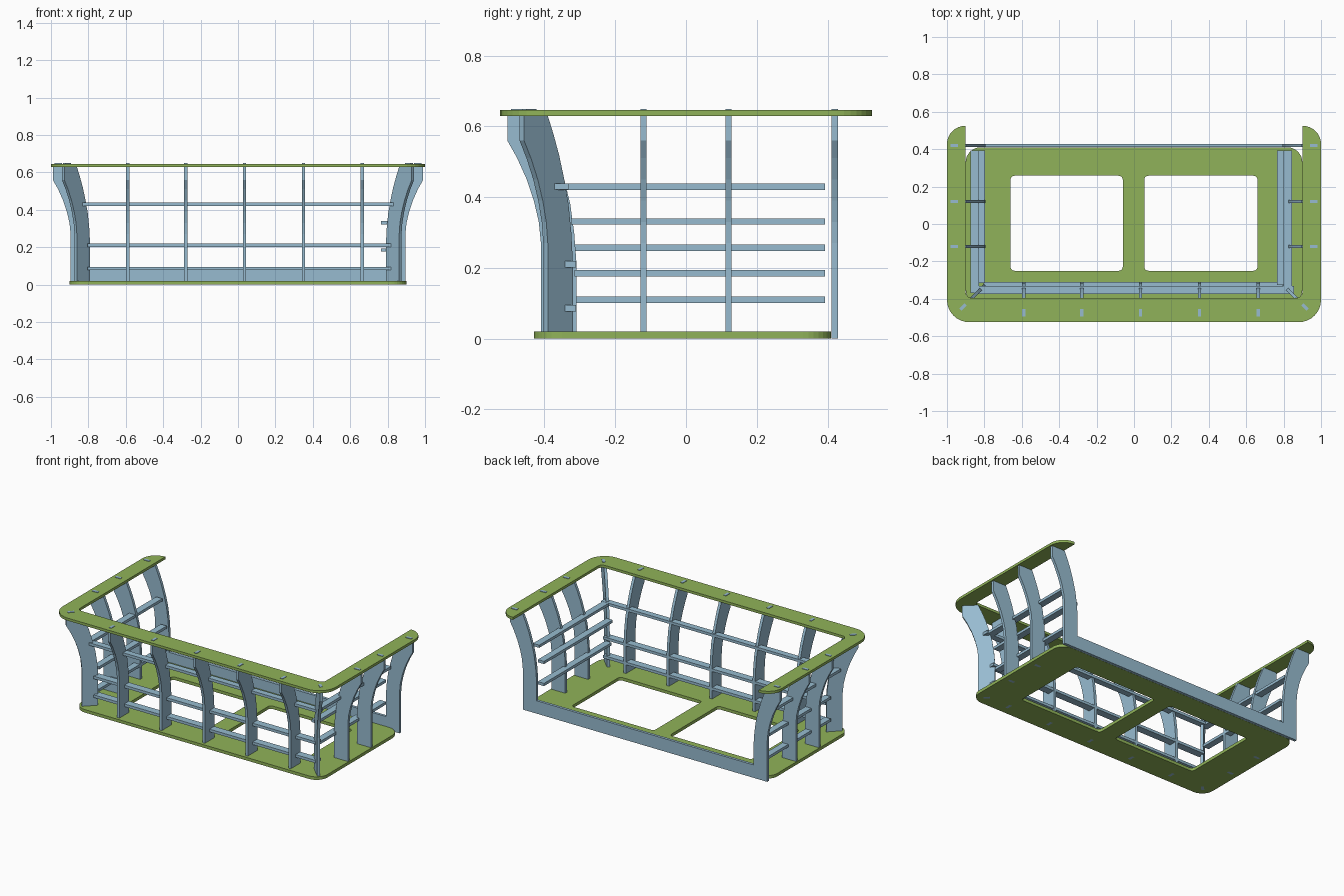
import bpy
from math import sin, cos, pi
from mathutils import Matrix, Vector

if "Cube" in bpy.data.objects:
    bpy.data.objects.remove(bpy.data.objects["Cube"])


def material(name, rgb):
    m = bpy.data.materials.new(name)
    m.diffuse_color = (*rgb, 1)
    m.use_nodes = True
    m.node_tree.nodes["Principled BSDF"].inputs["Base Color"].default_value = m.diffuse_color
    return m


GREEN = material("green_board", (0.28, 0.45, 0.10))
BLUE = material("blue_board", (0.31, 0.50, 0.63))


def board(name, loops, thickness, matrix, mat):
    """Flat sheet cut from 2D loops (first is the outline, others are holes)."""
    cu = bpy.data.curves.new(name, 'CURVE')
    cu.dimensions = '2D'
    cu.fill_mode = 'BOTH'
    cu.extrude = thickness / 2
    for loop in loops:
        sp = cu.splines.new('POLY')
        sp.points.add(len(loop) - 1)
        for p, (x, y) in zip(sp.points, loop):
            p.co = (x, y, 0, 1)
        sp.use_cyclic_u = True
        sp.use_smooth = False
    ob = bpy.data.objects.new(name, cu)
    bpy.context.collection.objects.link(ob)
    ob.matrix_world = matrix
    bpy.ops.object.select_all(action='DESELECT')
    ob.select_set(True)
    bpy.context.view_layer.objects.active = ob
    bpy.ops.object.convert(target='MESH')
    ob = bpy.context.object
    ob.name = name
    ob.data.materials.clear()
    ob.data.materials.append(mat)
    return ob


def rounded(corners, n=8):
    """Outline from right-angled corners (x, y, radius)."""
    out = []
    for i, (x, y, r) in enumerate(corners):
        p = Vector((x, y))
        if r == 0:
            out.append((x, y))
            continue
        u = (Vector(corners[i - 1][:2]) - p).normalized()
        v = (Vector(corners[(i + 1) % len(corners)][:2]) - p).normalized()
        c = p + r * (u + v)
        for k in range(n + 1):
            t = k / n * pi / 2
            out.append(tuple(c - r * (v * cos(t) + u * sin(t))))
    return out


def rect(x0, x1, y0, y1, r=0):
    return rounded([(x0, y0, r), (x1, y0, r), (x1, y1, r), (x0, y1, r)])


def slot(x, y, a, d0, d1):
    """Tab slot in a plate, d0..d1 along the outward direction a."""
    o, s = Vector((cos(a), sin(a))), Vector((-sin(a), cos(a))) * T / 2
    p = Vector((x, y))
    return [tuple(p + o * d + s * k) for d, k in ((d0, -1), (d1, -1), (d1, 1), (d0, 1))]


T = 0.018
TOP_TAB = (0.045, 0.085)
LOW_TAB = (-0.07, -0.03)

# rib profile: (outward offset, height)
OUTER = [(0, 0.02), (0, 0.27), (0.006, 0.33), (0.02, 0.39), (0.04, 0.45),
         (0.067, 0.51), (0.095, 0.56), (0.095, 0.63)]
TAB = [(0.085, 0.63), (0.085, 0.649), (0.045, 0.649), (0.045, 0.63)]
INNER = [(0, 0.63), (-0.022, 0.58), (-0.045, 0.52), (-0.066, 0.45), (-0.083, 0.38),
         (-0.094, 0.30), (-0.1, 0.22)]
FOOT = [(-0.1, 0.02), (-0.07, 0.02), (-0.07, 0), (-0.03, 0), (-0.03, 0.02)]

# rib positions: name, x, y, outward angle
ribs = [("front_rib", x, -0.41, -pi / 2) for x in (-0.59, -0.28, 0.035, 0.35, 0.665)]
for s, a, diag in ((1, 0, -pi / 4), (-1, pi, -3 * pi / 4)):
    ribs += [("side_rib", s * 0.895, y, a) for y in (-0.12, 0.12)]
    ribs.append(("corner_rib", s * 0.868, -0.397, diag))

for name, x, y, a in ribs:
    m = Matrix(((cos(a), 0, sin(a), x), (sin(a), 0, -cos(a), y), (0, 1, 0, 0), (0, 0, 0, 1)))
    board(name, [OUTER + TAB + INNER + FOOT], T, m, BLUE)

# back frame: two rib shapes joined by a low rail
half = [(0.895, 0)] + [(0.895 + d, z) for d, z in OUTER[1:] + TAB + INNER] + [(0.795, 0.085)]
frame = half + [(-x, z) for x, z in reversed(half)]
board("back_frame", [frame], T,
      Matrix.Translation((0, 0.42, 0)) @ Matrix.Rotation(pi / 2, 4, 'X'), BLUE)

# bottom plate with two windows and tab slots
low_slots = [slot(x, y, a, *LOW_TAB) for _, x, y, a in ribs]
board("bottom_plate",
      [rect(-0.9, 0.9, -0.43, 0.41, 0.08), rect(-0.66, -0.06, -0.25, 0.258, 0.022),
       rect(0.055, 0.66, -0.25, 0.258, 0.022)] + low_slots,
      0.02, Matrix.Translation((0, 0, 0.01)), GREEN)

# U-shaped top rim with tab slots
rim = rounded([(-1, -0.525, 0.12), (1, -0.525, 0.12), (1, 0.525, 0.098), (0.9, 0.525, 0),
               (0.9, -0.395, 0.03), (-0.9, -0.395, 0.03), (-0.9, 0.525, 0), (-1, 0.525, 0.098)])
top_slots = [slot(x, y, a, *TOP_TAB) for _, x, y, a in ribs]
top_slots += [slot(s * 0.895, 0.42, a, *TOP_TAB) for s, a in ((1, 0), (-1, pi))]
board("top_rim", [rim] + top_slots, 0.017, Matrix.Translation((0, 0, 0.6375)), GREEN)


# horizontal slats
def slat(name, x0, x1, y0, y1, z):
    board(name, [rect(x0, x1, y0, y1)], T, Matrix.Translation((0, 0, z)), BLUE)


for x0, x1, y0, y1, z in ((-0.805, 0.825, -0.36, -0.311, 0.086),
                          (-0.805, 0.825, -0.36, -0.311, 0.21),
                          (-0.835, 0.855, -0.373, -0.332, 0.43)):
    slat("front_slat", x0, x1, y0, y1, z)
for x0, x1, y0, z in ((-0.84, -0.797, -0.315, 0.11), (-0.84, -0.797, -0.315, 0.257),
                      (-0.875, -0.83, -0.37, 0.429),
                      (0.765, 0.81, -0.315, 0.185), (0.765, 0.81, -0.325, 0.331),
                      (0.8, 0.845, -0.37, 0.429)):
    slat("side_slat", x0, x1, y0, 0.393, z)
